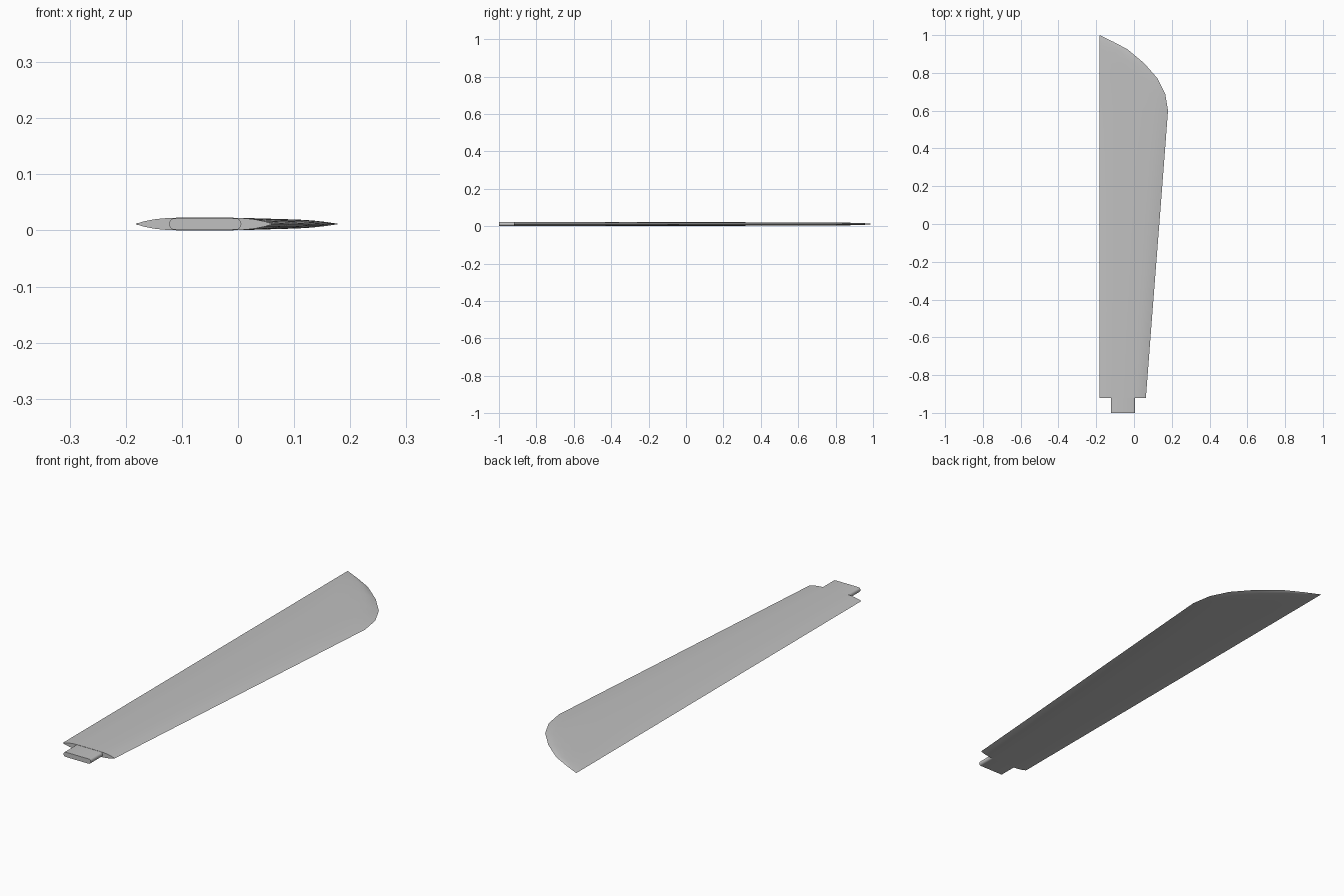
import bpy, bmesh, math

if "Cube" in bpy.data.objects:
    bpy.data.objects.remove(bpy.data.objects["Cube"])

grey = bpy.data.materials.new("light_grey")
grey.diffuse_color = (0.53, 0.53, 0.53, 1)
grey.use_nodes = True
grey.node_tree.nodes["Principled BSDF"].inputs["Base Color"].default_value = grey.diffuse_color


def loft(name, rings):
    """Skin a list of equal-length point rings, capping both ends."""
    bm = bmesh.new()
    loops = [[bm.verts.new(p) for p in ring] for ring in rings]
    n = len(loops[0])
    for a, b in zip(loops, loops[1:]):
        for i in range(n):
            j = (i + 1) % n
            bm.faces.new((a[i], a[j], b[j], b[i]))
    bm.faces.new(loops[0][::-1])
    bm.faces.new(loops[-1])
    bmesh.ops.remove_doubles(bm, verts=bm.verts, dist=0.0004)
    bmesh.ops.recalc_face_normals(bm, faces=bm.faces)
    mesh = bpy.data.meshes.new(name)
    bm.to_mesh(mesh)
    bm.free()
    mesh.materials.append(grey)
    ob = bpy.data.objects.new(name, mesh)
    bpy.context.collection.objects.link(ob)
    bpy.ops.object.select_all(action='DESELECT')
    ob.select_set(True)
    bpy.context.view_layer.objects.active = ob
    bpy.ops.object.shade_smooth_by_angle(angle=math.radians(30))
    return ob


MID, HALF, LEFT = 0.0115, 0.0112, -0.183

# Lens section: (fraction across the chord, fraction of half thickness)
LENS = [(0, 0), (0.06, 0.4), (0.13, 0.72), (0.2, 0.9), (0.3, 1), (0.5, 1),
        (0.7, 1), (0.8, 0.9), (0.87, 0.72), (0.94, 0.4), (1, 0)]

# Stations: y, right edge x, thickness scale
STATIONS = [(-0.92, 0.063, 1), (-0.5, 0.095, 0.96), (0, 0.134, 0.89),
            (0.35, 0.161, 0.83), (0.6, 0.18, 0.78), (0.69, 0.165, 0.75),
            (0.77, 0.125, 0.72), (0.85, 0.055, 0.65), (0.925, -0.035, 0.52),
            (0.965, -0.11, 0.32), (1.0, LEFT, 0)]


def lens_ring(y, right, scale):
    w = right - LEFT
    top = [(LEFT + u * w, y, MID + t * HALF * scale) for u, t in LENS]
    bottom = [(LEFT + u * w, y, MID - t * HALF * scale) for u, t in LENS[-2:0:-1]]
    return top + bottom


# Blade with straight back edge, flaring edge and swept tip
loft("blade", [lens_ring(*s) for s in STATIONS])


# Root tang with rounded sides
def tang_ring(y, x0=-0.123, x1=0.006, r=0.0102):
    pts = []
    for cx, start in ((x1 - r, -90), (x0 + r, 90)):
        for k in range(9):
            a = math.radians(start + k * 22.5)
            pts.append((cx + r * math.cos(a), y, MID + r * math.sin(a)))
    return pts


loft("root_tang", [tang_ring(-1.0), tang_ring(-0.9)])
